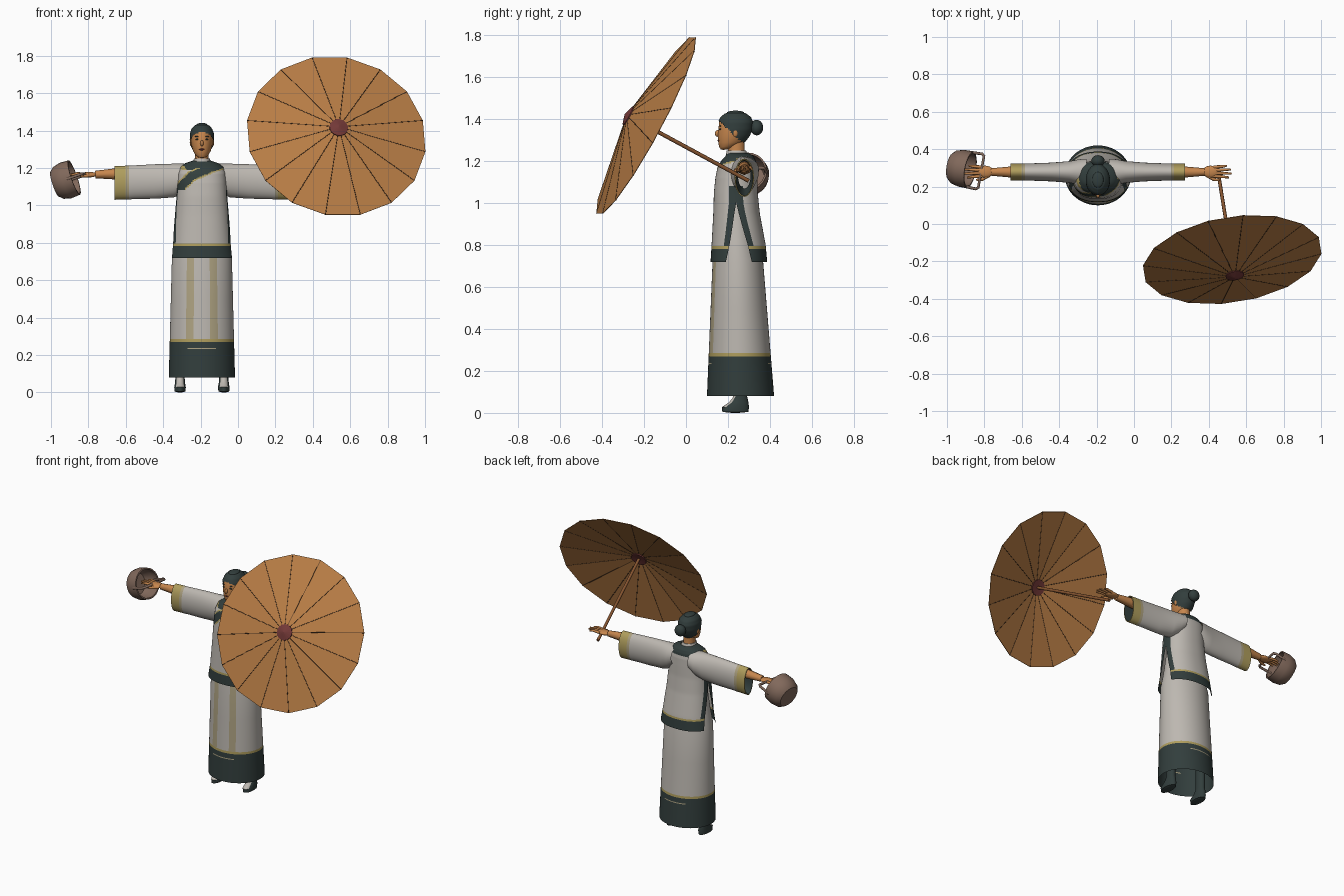
import bpy, bmesh, math
from mathutils import Vector, Matrix
from mathutils.geometry import intersect_point_line

if "Cube" in bpy.data.objects:
    bpy.data.objects.remove(bpy.data.objects["Cube"])

CX = -0.193          # body centre line
ARM_Y = 0.278


def material(name, r, g, b):
    m = bpy.data.materials.new(name)
    m.use_nodes = True
    m.diffuse_color = (r, g, b, 1)
    for node in m.node_tree.nodes:
        if node.type == 'BSDF_PRINCIPLED':
            node.inputs["Base Color"].default_value = (r, g, b, 1)
    return m


CLOTH = material("pale cloth", .51, .48, .44)
TEAL = material("dark teal", .032, .048, .046)
GOLD = material("gold trim", .43, .34, .11)
FADED = material("faded gold", .42, .36, .22)
SKIN = material("skin", .57, .24, .075)
PAPER = material("oiled paper", .48, .205, .06)
RED = material("dark red", .17, .04, .038)
WOOD = material("wood", .24, .09, .03)
WICKER = material("wicker", .22, .14, .105)
RIB = material("rib brown", .06, .03, .015)


def finish(name, bm, mats, angle=40):
    bmesh.ops.remove_doubles(bm, verts=bm.verts, dist=1e-5)
    bmesh.ops.recalc_face_normals(bm, faces=bm.faces)
    mesh = bpy.data.meshes.new(name)
    bm.to_mesh(mesh)
    bm.free()
    for m in mats:
        mesh.materials.append(m)
    for p in mesh.polygons:
        p.use_smooth = angle > 0
    if angle:
        mesh.set_sharp_from_angle(angle=math.radians(angle))
    obj = bpy.data.objects.new(name, mesh)
    bpy.context.collection.objects.link(obj)
    return obj


def add_grid(bm, rows, closed, rule=None):
    """Skin rows of points; rule gives a material index, or None for a hole."""
    vs = [[bm.verts.new(p) for p in row] for row in rows]
    n = len(rows[0])
    for i in range(len(rows) - 1):
        for j in range(n if closed else n - 1):
            k = (j + 1) % n
            quad = [vs[i][j], vs[i][k], vs[i + 1][k], vs[i + 1][j]]
            c = sum((v.co for v in quad), Vector()) / 4
            idx = rule(c, i, j) if rule else 0
            if idx is not None:
                bm.faces.new(quad).material_index = idx


def grid(name, rows, mats, rule=None, angle=40):
    bm = bmesh.new()
    add_grid(bm, rows, True, rule)
    return finish(name, bm, mats, angle)


def sample(profile, z):
    """Interpolate (z, half width, front y, back y) at height z."""
    for a, b in zip(profile, profile[1:]):
        if z <= b[0]:
            t = max(0, (z - a[0]) / (b[0] - a[0]))
            return [p + (q - p) * t for p, q in zip(a, b)][1:]
    return profile[-1][1:]


def oval(profile, z, angles, x=CX, grow=0, power=1.0):
    rx, yf, yb = sample(profile, z)
    bend = lambda v: math.copysign(abs(v) ** power, v)
    return [Vector((x + (rx + grow) * bend(math.cos(a)),
                    (yf + yb) / 2 + ((yb - yf) / 2 + grow) * bend(math.sin(a)), z)) for a in angles]


def circle(n, phase=0.0):
    return [2 * math.pi * (k + phase) / n for k in range(n)]


def revolve(name, profile, n, frame, mats, phase=0.0, angle=40):
    rows = [[frame @ Vector((r * math.cos(a), r * math.sin(a), z)) for a in circle(n, phase)]
            for r, z in profile]
    return grid(name, rows, mats, None, angle)


def ball(name, centre, size, mat):
    bm = bmesh.new()
    bmesh.ops.create_uvsphere(bm, u_segments=20, v_segments=12, radius=1,
                              matrix=Matrix.Translation(centre) @ Matrix.Diagonal((*size, 1)))
    return finish(name, bm, [mat])


def tube(name, points, radii, mat):
    curve = bpy.data.curves.new(name, 'CURVE')
    curve.dimensions = '3D'
    curve.bevel_depth = 1
    curve.bevel_resolution = 2
    curve.use_fill_caps = True
    s = curve.splines.new('POLY')
    s.points.add(len(points) - 1)
    for p, co, r in zip(s.points, points, radii):
        p.co = (*co, 1)
        p.radius = r
    helper = bpy.data.objects.new(name, curve)
    bm = bmesh.new()
    mesh = bpy.data.meshes.new_from_object(helper)
    bm.from_mesh(mesh)
    bpy.data.objects.remove(helper)
    for f in bm.faces:
        f.material_index = 0
    return finish(name, bm, [mat], 50)


def axis_frame(origin, axis):
    z = Vector(axis).normalized()
    x = Vector((0, 0, 1)).cross(z).normalized()
    return Matrix.Translation(origin) @ Matrix((x, z.cross(x), z)).transposed().to_4x4()


# Skirt with dark hem, gold line and faded front stripes
def skirt_rule(c, i, j):
    dx = abs(c.x - CX)
    front = c.y < 0.24
    if c.z < 0.27:
        return 3 if .232 < c.z < .238 and dx < .08 else 1
    if c.z < 0.285:
        return 2
    return 3 if front and .042 < dx < .08 else 0


SKIRT = [(.08, .177, .1, .42), (.73, .16, .127, .367), (.82, .14, .14, .345), (1.05, .11, .17, .31)]
grid("skirt", [oval(SKIRT, z, circle(96)) for z in (.08, .15, .232, .238, .27, .285, .5, .73, .82, .95, 1.05)],
     [CLOTH, TEAL, GOLD, FADED], skirt_rule)

# Jacket: front and back panels parted by tapering side slits
JACKET = [(.72, .174, .117, .387), (.8, .16, .122, .38), (.95, .144, .13, .352), (1.05, .135, .133, .342),
          (1.12, .131, .14, .34), (1.17, .127, .15, .338), (1.205, .115, .17, .332),
          (1.225, .09, .19, .322), (1.24, .045, .2, .295)]
LAPEL = [Vector((x, z)) for x, z in
         ((-.08, 1.225), (-.165, 1.192), (-.25, 1.155), (-.3, 1.105), (-.325, 1.05))]
COLS = 44


def lapel_distance(c):
    p, best = Vector((c.x, c.z)), 1
    for a, b in zip(LAPEL, LAPEL[1:]):
        q, t = intersect_point_line(p, a, b)
        best = min(best, (p - a.lerp(b, min(1, max(0, t)))).length)
    return best


def jacket_rule(c, i, j):
    if c.z < .783:
        return 1
    if c.z < .796:
        return 2
    if c.z < 1.08 and min(j, COLS - 1 - j) < 4:
        return 1
    if c.z > 1.08 and c.y < .24:
        d = lapel_distance(c)
        if d < .022:
            return 1
        if d < .03 and c.z < 1.2:
            return 2
    ring = math.hypot(c.x - CX, c.y - .245)
    if c.z > 1.19 and ring < .115:
        return 1 if ring < .102 else 2
    return 0


heights = [.72 + .0125 * k for k in range(31)] + [1.1 + .005 * k for k in range(29)]
bm = bmesh.new()
for side in (0, math.pi):
    rows = []
    for z in heights:
        slit = math.asin(.42 * max(0, (1 - z) / .28))
        rows.append(oval(JACKET, z, [side + slit + (math.pi - 2 * slit) * u / COLS for u in range(COLS + 1)],
                         power=.9))
    add_grid(bm, rows, False, jacket_rule)
finish("jacket", bm, [CLOTH, TEAL, GOLD])

# Neck and standing collar
NECK = [(1.2, .042, .2, .29), (1.25, .036, .2, .28), (1.3, .036, .2, .28)]
grid("neck", [oval(NECK, z, circle(24)) for z in (1.2, 1.25, 1.3)], [SKIN])
grid("collar", [oval(NECK, z, circle(24), grow=g) for z, g in
                ((1.22, .012), (1.235, .009), (1.252, .006), (1.252, .002))],
     [CLOTH, TEAL], lambda c, i, j: 1 if i == 0 else 0)

# Head, and hair as a slightly larger shell open at the face
HEAD = [(1.254, .004, .175, .18), (1.257, .02, .165, .2), (1.268, .034, .158, .235), (1.29, .047, .154, .275),
        (1.32, .055, .151, .298), (1.35, .059, .154, .311), (1.385, .058, .158, .315),
        (1.41, .049, .17, .304), (1.428, .032, .192, .28), (1.436, .004, .232, .24)]
grid("head", [oval(HEAD, p[0], circle(32)) for p in HEAD], [SKIN])
hair_z = [1.285 + .151 * math.sin(math.pi / 2 * k / 28) for k in range(29)]
grid("hair", [oval(HEAD, z, circle(64), grow=.006) for z in hair_z], [TEAL],
     lambda c, i, j: 0 if c.z + .9 * (c.y - .155) > 1.392 else None)
ball("hair_crown", (CX, .236, 1.43), (.03, .042, .011), TEAL)
ball("hair_bun", (CX, .337, 1.36), (.036, .031, .037), TEAL)
ball("nose", (CX, .152, 1.332), (.009, .014, .016), SKIN)
ball("lips", (CX, .156, 1.299), (.015, .006, .005), RED)
for s in (-1, 1):
    ball("eye", (CX + s * .024, .163, 1.353), (.011, .005, .004), TEAL)
    ball("brow", (CX + s * .025, .164, 1.368), (.014, .004, .003), TEAL)
    ball("ear", (CX + s * .058, .235, 1.338), (.007, .013, .022), SKIN)

# Feet
FOOT = [(.004, .022, .18, .29), (.005, .029, .173, .298), (.028, .031, .172, .3), (.05, .027, .205, .298),
        (.075, .025, .225, .292), (.25, .025, .225, .292)]
for s in (-1, 1):
    fx = CX + s * .117
    grid("shoe", [oval(FOOT, p[0], circle(24), x=fx) for p in FOOT], [TEAL, CLOTH],
         lambda c, i, j: 1 if c.y < .24 and abs(c.x - fx) < .019 and c.z > .03 else 0)
    ball("sole", (fx, .235, .008), (.029, .06, .008), TEAL)

# Wide sleeves, forearms and hands: (distance out, centre z, half height, half depth)
SLEEVE = [(.06, 1.16, .06, .07), (.1, 1.143, .08, .068), (.15, 1.133, .09, .058), (.25, 1.128, .092, .05),
          (.36, 1.124, .09, .046), (.39, 1.122, .09, .046), (.408, 1.122, .09, .046), (.467, 1.12, .09, .046),
          (.467, 1.12, .085, .041), (.3, 1.13, .06, .03)]
for s in (-1, 1):
    side = "left" if s > 0 else "right"
    rows = [[Vector((CX + s * d, ARM_Y + hy * math.cos(a), zc + hz * math.sin(a))) for a in circle(32)]
            for d, zc, hz, hy in SLEEVE]
    grid(side + "_sleeve", rows, [CLOTH, FADED, GOLD, TEAL],
         lambda c, i, j: 3 if i == 8 else 2 if i > 5 else 1 if i == 5 else 0)

    def reach(d, y, z):
        return (CX + s * d, ARM_Y + y, z)
    tube(side + "_forearm", [reach(.28, 0, 1.17), reach(.47, 0, 1.168), reach(.57, 0, 1.165)],
         (.036, .029, .02), SKIN)
    ball(side + "_palm", reach(.603, .002, 1.165), (.045, .032, .014), SKIN)
    for k, length in enumerate((.7, .715, .71, .69)):
        y = -.022 + .016 * k
        tube(side + "_finger", [reach(.62, y, 1.166), reach(.665, y * 1.15, 1.17), reach(length, y * 1.3, 1.163)],
             (.009, .008, .005), SKIN)
    tube(side + "_thumb", [reach(.58, -.015, 1.162), reach(.62, -.04, 1.158), reach(.65, -.043, 1.156)],
         (.011, .009, .006), SKIN)

# Parasol: sixteen flat panels on ribs, with hub and shaft
parasol = axis_frame((.525, -.19, 1.37), (.14, -.87, .47))
RIM, RISE = .485, .105
canopy = revolve("parasol_canopy", [(.02, RISE * .96), (RIM, 0)], 16, parasol, [PAPER], .5, 0)
thick = canopy.modifiers.new("thickness", 'SOLIDIFY')
thick.thickness = .003
thick.offset = 0
for a in circle(16, .5):
    tube("parasol_rib", [parasol @ Vector((r * math.cos(a), r * math.sin(a), RISE * (1 - r / RIM)))
                         for r in (.03, RIM)], (.0026, .0026), RIB)
revolve("parasol_hub", [(0, RISE + .012), (.014, RISE + .008), (.05, RISE - .004), (.05, RISE - .02), (0, RISE - .016)],
        16, parasol, [RED], .5, 0)
tube("parasol_shaft", [parasol @ Vector((0, 0, z)) for z in (RISE, -.56)], (.0095, .0095), WOOD)

# Basket held on its side, with a square carrying loop
basket = axis_frame((-.922, .298, 1.133), (.88, -.16, .3))
revolve("basket", [(0, -.062), (.07, -.062), (.09, -.04), (.1, 0), (.097, .05), (.088, .05),
                   (.09, 0), (.068, -.045), (0, -.05)], 24, basket, [WICKER])
tube("basket_handle", [basket @ Vector(p) for p in
                       ((-.092, 0, .02), (-.095, 0, .1), (-.085, 0, .112), (.085, 0, .112), (.095, 0, .1), (.092, 0, .02))],
     (.008,) * 6, WICKER)
